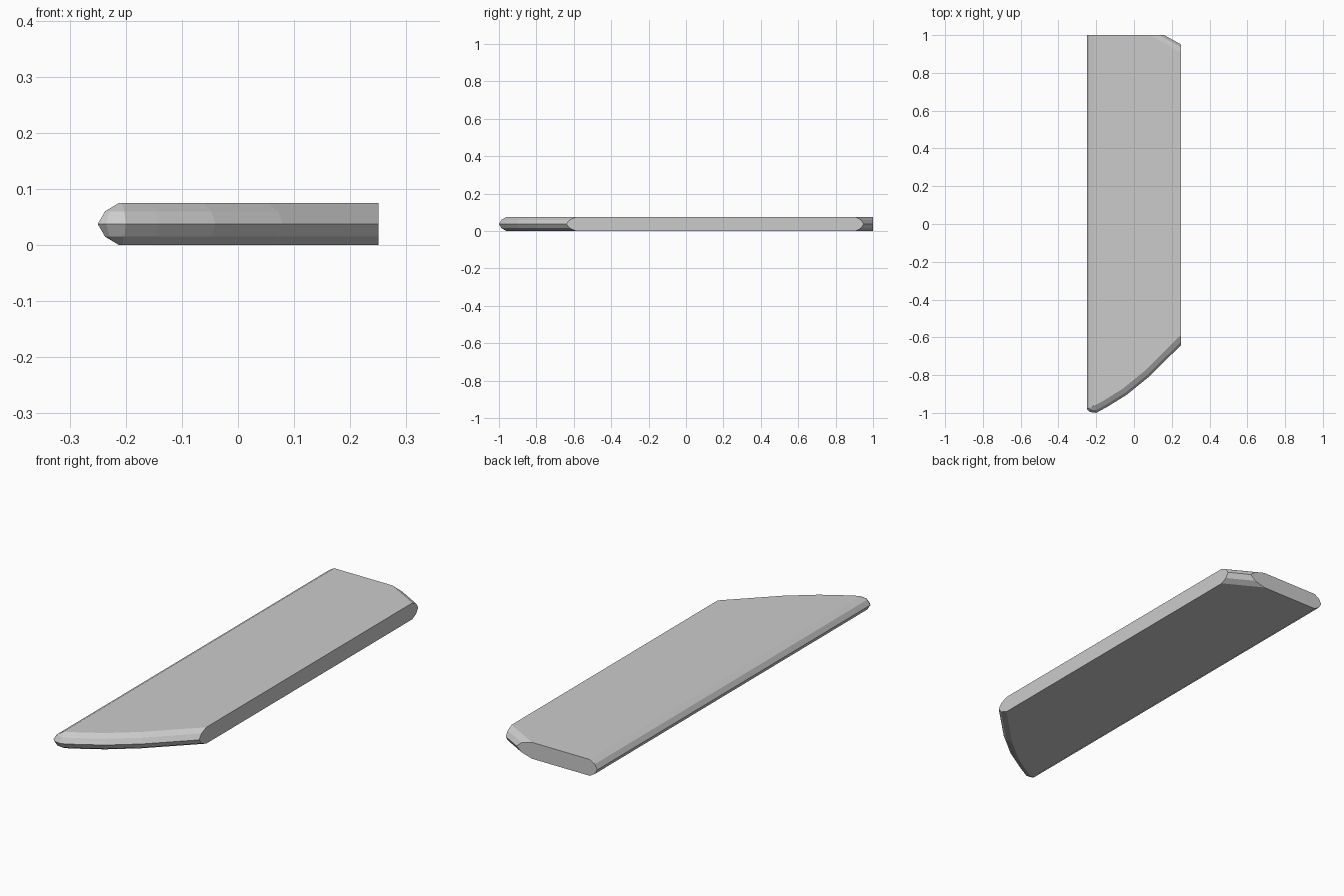
import bpy, bmesh
from mathutils import Vector

if "Cube" in bpy.data.objects:
    bpy.data.objects.remove(bpy.data.objects["Cube"])

H = 0.075

# Rounded edge section: (inset, height) from top flat down to the mid line
section = [(0.038, H), (0.013, 0.06), (0.0, H / 2)]

# Outline runs with a rounded rim: left side plus curved tip, and the back corner
rim_paths = [
    [(-0.25, 1.0), (-0.25, -0.98), (-0.235, -0.995), (-0.2, -1.0),
     (-0.14, -0.967), (-0.04, -0.905), (0.08, -0.808), (0.25, -0.64)],
    [(0.25, 0.95), (0.16, 1.0)],
]


def cut(bm, point, normal):
    """Slice away everything beyond the plane and cap the opening."""
    bmesh.ops.bisect_plane(bm, geom=bm.verts[:] + bm.edges[:] + bm.faces[:],
                           dist=1e-5, plane_co=point, plane_no=normal,
                           clear_outer=True)
    rim = [e for e in bm.edges if e.is_boundary]
    if rim:
        bmesh.ops.holes_fill(bm, edges=rim, sides=0)


# Plank blank
bm = bmesh.new()
bmesh.ops.create_cube(bm, size=1.0)
for v in bm.verts:
    v.co = Vector((v.co.x * 0.5, v.co.y * 2.0, (v.co.z + 0.5) * H))

# Faceted rounding along every rim segment, mirrored top and bottom
for path in rim_paths:
    for a, b in zip(path, path[1:]):
        d = Vector((b[0] - a[0], b[1] - a[1]))
        out = Vector((d.y, -d.x, 0)).normalized()
        for (i0, z0), (i1, z1) in zip(section, section[1:]):
            for up in (1, -1):
                z = z0 if up > 0 else H - z0
                p = Vector((a[0], a[1], z)) - out * i0
                n = out * (z0 - z1) + Vector((0, 0, up * (i0 - i1)))
                cut(bm, p, n.normalized())

bmesh.ops.remove_doubles(bm, verts=bm.verts[:], dist=1e-4)
bmesh.ops.recalc_face_normals(bm, faces=bm.faces[:])
mesh = bpy.data.meshes.new("plank")
bm.to_mesh(mesh)
bm.free()
bpy.context.collection.objects.link(bpy.data.objects.new("plank", mesh))
